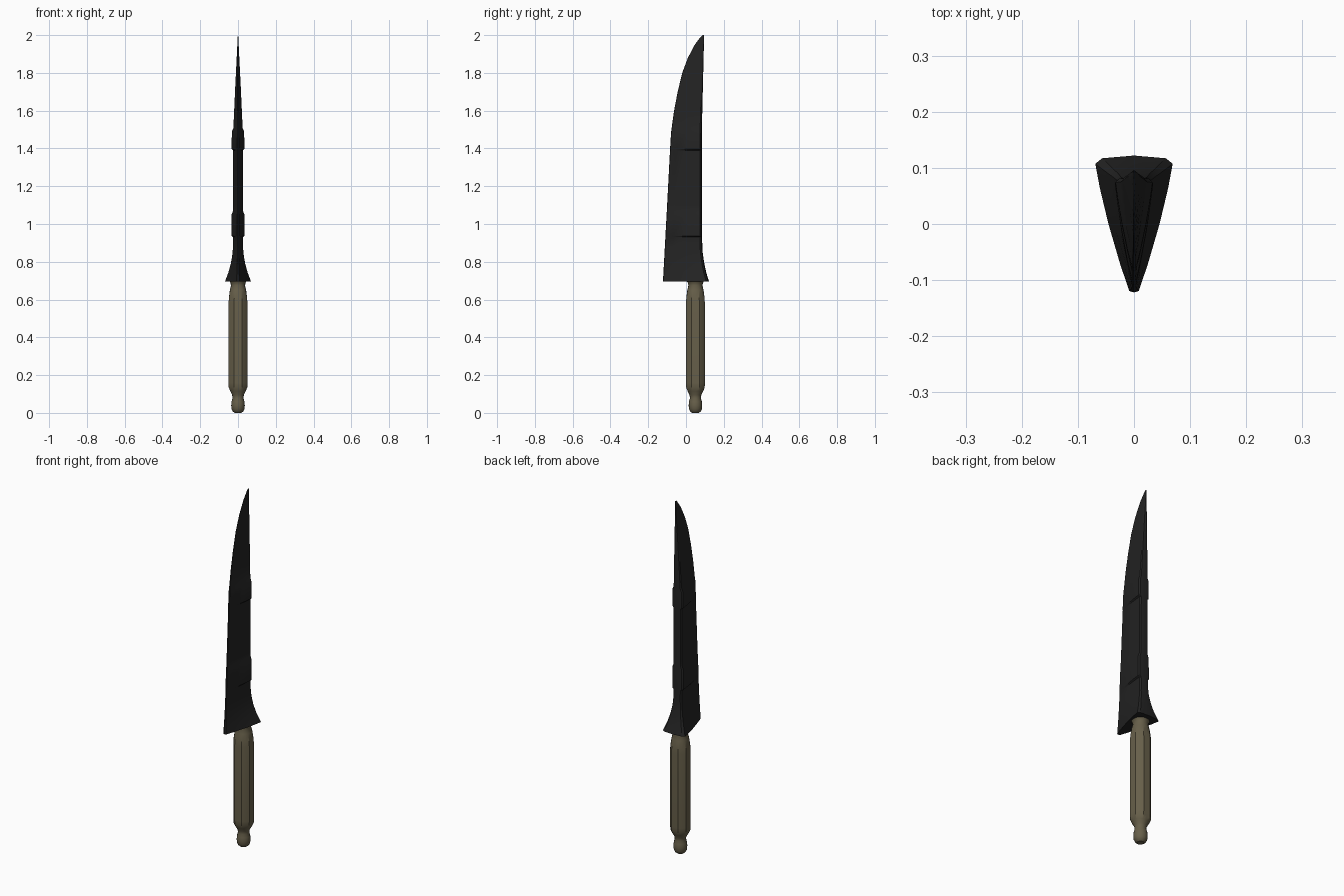
import bpy, bmesh, math

if "Cube" in bpy.data.objects:
    bpy.data.objects.remove(bpy.data.objects["Cube"])


def material(name, color):
    m = bpy.data.materials.new(name)
    m.use_nodes = True
    m.diffuse_color = (*color, 1)
    bsdf = m.node_tree.nodes["Principled BSDF"]
    bsdf.inputs["Base Color"].default_value = (*color, 1)
    bsdf.inputs["Roughness"].default_value = 0.7
    return m


def loft(name, rings, mat, angle):
    """Skin equal-length closed rings and cap both ends."""
    bm = bmesh.new()
    loops = [[bm.verts.new(p) for p in ring] for ring in rings]
    n = len(loops[0])
    for a, b in zip(loops, loops[1:]):
        for i in range(n):
            j = (i + 1) % n
            bm.faces.new((a[i], a[j], b[j], b[i]))
    bm.faces.new(loops[0][::-1])
    bm.faces.new(loops[-1])
    bmesh.ops.recalc_face_normals(bm, faces=bm.faces)
    mesh = bpy.data.meshes.new(name)
    bm.to_mesh(mesh)
    bm.free()
    mesh.materials.append(mat)
    obj = bpy.data.objects.new(name, mesh)
    bpy.context.collection.objects.link(obj)
    bpy.ops.object.select_all(action="DESELECT")
    obj.select_set(True)
    bpy.context.view_layer.objects.active = obj
    bpy.ops.object.shade_smooth_by_angle(angle=math.radians(angle))
    return obj


def lookup(points, z):
    """Linear interpolation along a (z, value) profile."""
    for (z0, v0), (z1, v1) in zip(points, points[1:]):
        if z <= z1:
            return v0 + (v1 - v0) * (z - z0) / (z1 - z0)
    return points[-1][1]


black = material("blackened steel", (0.017, 0.017, 0.017))
tan = material("worn tan grip", (0.135, 0.115, 0.068))

# Blade outline: cutting edge, spine and half thickness against height
edge = [(0.695, -0.122), (1.1, -0.1), (1.48, -0.08), (1.6, -0.063), (1.7, -0.044),
        (1.8, -0.02), (1.88, 0.01), (1.95, 0.047), (1.99, 0.077), (2, 0.087)]
spine = [(0.695, 0.122), (0.74, 0.108), (0.79, 0.097), (0.85, 0.088),
         (0.95, 0.084), (1.5, 0.084), (2, 0.096)]
thick = [(0.695, 0.069), (0.74, 0.052), (0.79, 0.038), (0.83, 0.031), (0.88, 0.026),
         (1.5, 0.025), (1.75, 0.0135), (2, 0.001)]

# Wedge section: (width fraction, depth fraction from edge to spine)
side = [(0.12, 0.01), (0.35, 0.2), (0.66, 0.5), (0.88, 0.76), (1, 0.94), (0.82, 0.98)]
section = [(0, 0)] + side + [(0, 1)] + [(-x, t) for x, t in reversed(side)]


def blade_ring(z, scale=1):
    y0, y1, w = lookup(edge, z), lookup(spine, z), lookup(thick, z) * scale
    return [(x * w, y0 + t * (y1 - y0), z) for x, t in section]


# The two raised bands are thicker stretches of the blade
bands = [(0.93, 1.062), (1.39, 1.5)]
stations = [(z, 1) for z in sorted({p[0] for p in edge + spine + thick})
            if not any(a <= z <= b for a, b in bands)]
for low, high in bands:
    stations += [(low, 1), (low + 0.006, 1.32), (high - 0.012, 1.32), (high + 0.008, 1)]
loft("blade", [blade_ring(z, s) for z, s in sorted(stations)], black, 25)

# Grip: round pommel blending into a chamfered square handle
grip = [(0.001, 0.018, 1), (0.008, 0.028, 1), (0.02, 0.034, 1), (0.04, 0.036, 1),
        (0.06, 0.034, 1), (0.078, 0.029, 1), (0.095, 0.031, 0.8), (0.115, 0.041, 0.3),
        (0.135, 0.049, 0), (0.16, 0.05, 0), (0.58, 0.05, 0), (0.61, 0.048, 0.1),
        (0.65, 0.043, 0.4), (0.675, 0.037, 0.6), (0.688, 0.04, 0.6), (0.697, 0.045, 0.6)]


def grip_ring(z, r, roundness):
    ring = []
    for i in range(16):
        a = math.tau * i / 16
        c, s = math.cos(a), math.sin(a)
        # Regular octagon with flat sides on the main axes
        flat = 1 / max(abs(c), abs(s), (abs(c) + abs(s)) / 1.5)
        k = r * (roundness + (1 - roundness) * flat)
        ring.append((c * k, 0.05 + s * k, z))
    return ring


loft("handle", [grip_ring(*g) for g in grip], tan, 30)

# Bring the lowest point to the ground
for obj in (bpy.data.objects["handle"],):
    for v in obj.data.vertices:
        if v.co.z < 0.002:
            v.co.z = 0
